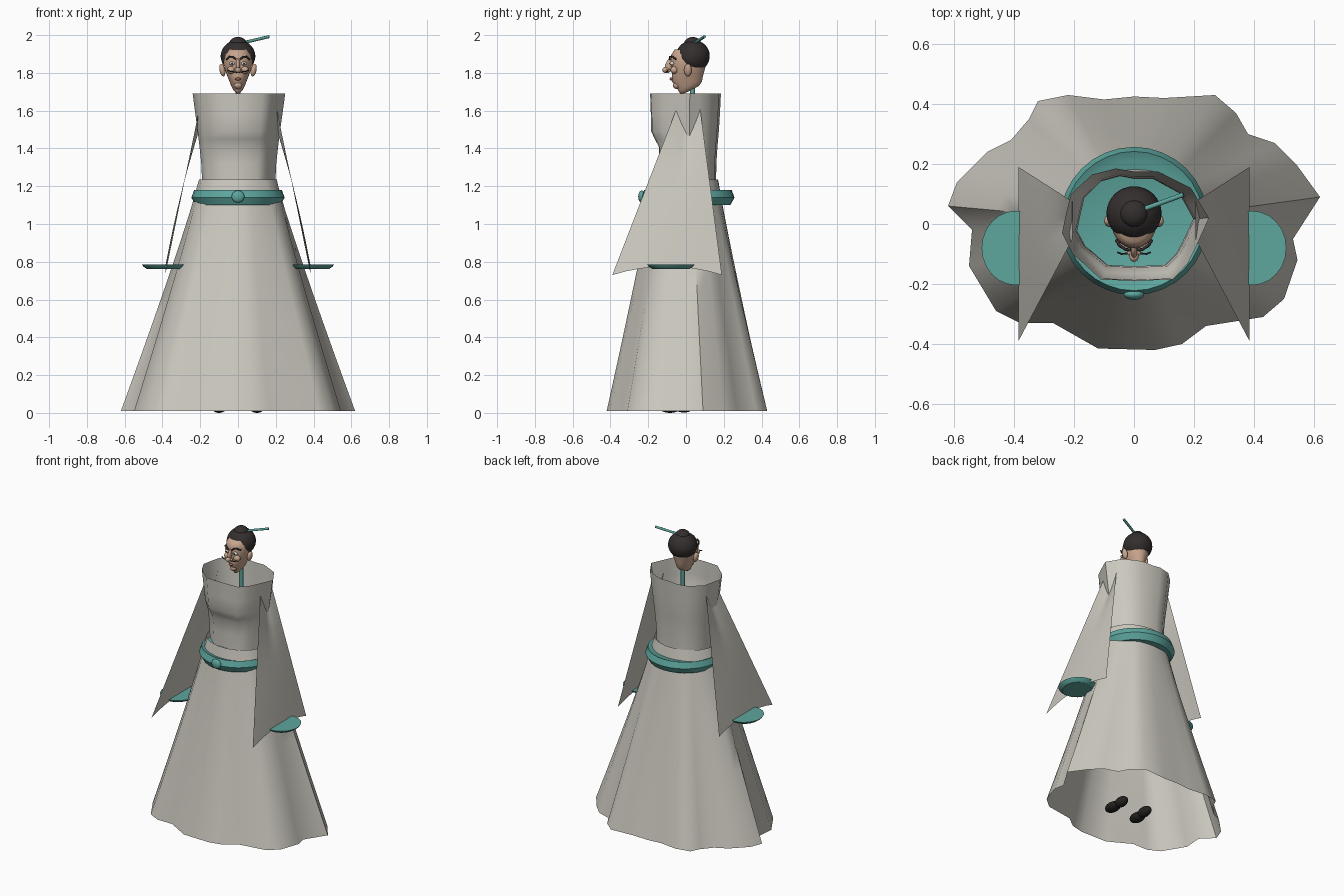
import bpy, bmesh
from math import sin, cos, pi, atan2, hypot, radians
from mathutils import Vector

cube = bpy.data.objects.get("Cube")
if cube:
    bpy.data.objects.remove(cube, do_unlink=True)


def material(name, r, g, b):
    m = bpy.data.materials.new(name)
    m.use_nodes = True
    m.diffuse_color = (r, g, b, 1)
    bsdf = m.node_tree.nodes["Principled BSDF"]
    bsdf.inputs["Base Color"].default_value = (r, g, b, 1)
    bsdf.inputs["Roughness"].default_value = 0.8
    return m


CLOTH = material("pale_cloth", 0.60, 0.58, 0.52)
TEAL = material("teal", 0.11, 0.38, 0.34)
HAIR = material("dark_hair", 0.035, 0.028, 0.028)
SKIN = material("skin", 0.58, 0.38, 0.27)
SHOE = material("black_shoe", 0.016, 0.015, 0.014)
WHITE = material("eye_white", 0.75, 0.73, 0.68)
LIP = material("lip", 0.30, 0.12, 0.09)


def finish(obj, name, mat, angle=50):
    obj.name = name
    obj.data.materials.clear()
    obj.data.materials.append(mat)
    bpy.ops.object.select_all(action="DESELECT")
    obj.select_set(True)
    bpy.context.view_layer.objects.active = obj
    bpy.ops.object.shade_smooth_by_angle(angle=radians(angle))
    return obj


def loft(name, rings, mat, closed=True, caps=False, angle=50):
    """Skin a list of rings that all have the same number of points."""
    bm = bmesh.new()
    rows = [[bm.verts.new(p) for p in ring] for ring in rings]
    n = len(rows[0])
    for low, high in zip(rows, rows[1:]):
        for i in range(n if closed else n - 1):
            j = (i + 1) % n
            bm.faces.new((low[i], low[j], high[j], high[i]))
    if caps:
        bm.faces.new(rows[0][::-1])
        bm.faces.new(rows[-1])
    mesh = bpy.data.meshes.new(name)
    bm.to_mesh(mesh)
    bm.free()
    obj = bpy.data.objects.new(name, mesh)
    bpy.context.collection.objects.link(obj)
    return finish(obj, name, mat, angle)


def ellipse(cx, cy, z, rx, ry, n=32):
    return [(cx + rx * cos(2 * pi * i / n), cy + ry * sin(2 * pi * i / n), z)
            for i in range(n)]


def ball(name, pos, size, mat, rot=(0, 0, 0), seg=24):
    bpy.ops.mesh.primitive_uv_sphere_add(segments=seg, ring_count=seg // 2,
                                         location=pos, rotation=rot)
    obj = bpy.context.object
    obj.scale = size
    return finish(obj, name, mat, 80)


def tube(name, points, radius, mat):
    curve = bpy.data.curves.new(name, "CURVE")
    curve.dimensions = "3D"
    curve.bevel_depth = radius
    curve.bevel_resolution = 2
    curve.use_fill_caps = True
    spline = curve.splines.new("POLY")
    spline.points.add(len(points) - 1)
    for p, co in zip(spline.points, points):
        p.co = (*co, 1)
    obj = bpy.data.objects.new(name, curve)
    bpy.context.collection.objects.link(obj)
    curve.materials.append(mat)
    return obj


# Skirt: irregular wavy hem lofted up to an oval waist
HEM = [(.62, .09), (.54, .2), (.47, .27), (.38, .3), (.34, .37), (.27, .43),
       (.1, .42), (0, .425), (-.1, .415), (-.22, .43), (-.32, .41), (-.35, .35),
       (-.41, .28), (-.49, .24), (-.59, .14), (-.62, .06), (-.54, -.02),
       (-.55, -.14), (-.46, -.29), (-.38, -.33), (-.27, -.33), (-.12, -.415),
       (.07, -.42), (.16, -.4), (.24, -.34), (.43, -.31), (.5, -.25),
       (.545, -.12), (.53, -.05)]
skirt = []
for k in range(9):
    t = k / 8
    w = (1 - t) ** 1.08
    ring = []
    for x, y in HEM:
        a = atan2(y / .42, x / .57)
        ring.append((x * w + .207 * cos(a) * (1 - w),
                     y * w + .17 * sin(a) * (1 - w), .01 + 1.225 * t))
    skirt.append(ring)
loft("skirt", skirt, CLOTH)

# Bodice: open wavy tube, its chest overhanging the waist at the front
COLLAR = [(.25, .02), (.22, .07), (.19, .12), (.08, .175), (0, .175), (-.06, .185),
          (-.14, .165), (-.21, .1), (-.225, .04), (-.24, -.03), (-.205, -.1),
          (-.17, -.13), (-.11, -.185), (0, -.19), (.13, -.185), (.18, -.13), (.205, -.08)]
bodice = []
for z, sx, front, back in [(1.22, .79, .74, .86), (1.32, .81, .74, .87),
                           (1.41, .85, .76, .9), (1.45, .87, .87, .92),
                           (1.49, .89, .97, .94), (1.58, .94, .98, .97), (1.69, 1, 1, 1)]:
    bodice.append([(x * sx, y * (front if y < 0 else back), z) for x, y in COLLAR])
loft("bodice", bodice, CLOTH)

# Belt with its round clasp
loft("belt", [ellipse(0, .01, z, r, r) for z, r in
              [(1.10, .225), (1.14, .247), (1.18, .232), (1.165, .2)]],
     TEAL, caps=True, angle=30)
ball("belt_clasp", (0, -.235, 1.145), (.034, .018, .032), TEAL)

# Sleeves and the cuff discs at their lower ends
for side, s in (("left", 1), ("right", -1)):
    rows = []
    for k in range(9):
        t = k / 8
        row = []
        for i in range(9):
            u = i / 8
            v = abs(2 * u - 1)
            top = 1.5 + .11 * v
            bottom = .775 - .045 * v ** 2
            y = (-.05 - .34 * t) * (1 - u) + (.075 + .115 * t) * u
            x = .205 + .18 * t + .012 * sin(pi * t) * (1 - v)
            row.append((s * x, y, top + (bottom - top) * t))
        rows.append(row)
    loft(side + "_sleeve", rows, CLOTH, closed=False)
    loft(side + "_cuff", [ellipse(s * .393, -.08, z, r, r * 1.08, 24)
                          for z, r in [(.762, .09), (.775, .108), (.785, .115)]],
         TEAL, caps=True, angle=30)

    # Shoe
    ball(side + "_shoe", (s * .1, -.085, .03), (.04, .06, .03), SHOE)
    ball(side + "_heel", (s * .095, -.01, .035), (.032, .055, .033), SHOE)

# Neck post
loft("neck_post", [ellipse(0, .035, z, .013, .013, 12) for z in (1.15, 1.76)],
     TEAL, caps=True)

# Face: stacked ovals from the pointed chin to the brow
loft("face", [ellipse(0, cy, z, rx, ry, 28) for z, rx, cy, ry in
              [(1.692, .008, -.02, .012), (1.705, .022, -.01, .03),
               (1.73, .036, .008, .06), (1.755, .045, .005, .08),
               (1.785, .057, .008, .082), (1.82, .07, .012, .088),
               (1.86, .077, .014, .096), (1.895, .073, .012, .09),
               (1.925, .055, .01, .07)]], SKIN, caps=True, angle=70)
ball("nose_bridge", (0, -.09, 1.84), (.011, .02, .038), SKIN, (-.35, 0, 0))
ball("nose_tip", (0, -.107, 1.815), (.016, .019, .015), SKIN)
ball("mouth", (0, -.078, 1.768), (.015, .009, .008), LIP)
ball("chin", (0, -.048, 1.735), (.022, .022, .02), SKIN)

for side, s in (("left", 1), ("right", -1)):
    ball(side + "_ear", (s * .083, .01, 1.815), (.015, .02, .034), SKIN, (0, s * .2, 0))
    ball(side + "_cheek", (s * .036, -.062, 1.815), (.022, .02, .02), SKIN)
    ball(side + "_nostril", (s * .013, -.094, 1.811), (.01, .012, .009), SKIN)
    ball(side + "_eye", (s * .031, -.073, 1.85), (.015, .012, .01), WHITE)
    ball(side + "_pupil", (s * .031, -.083, 1.85), (.006, .004, .006), HAIR, seg=12)
    tube(side + "_eyebrow", [(s * .012, -.087, 1.872), (s * .028, -.085, 1.886),
                             (s * .046, -.072, 1.886), (s * .06, -.054, 1.872)], .005, HAIR)
    tube(side + "_whisker", [(0, -.096, 1.802), (s * .022, -.098, 1.806),
                             (s * .042, -.1, 1.808), (s * .055, -.094, 1.814)], .003, HAIR)

# Hair, topknot and hairpin
ball("hair", (0, .036, 1.888), (.092, .09, .086), HAIR, (.25, 0, 0), 32)
ball("topknot", (0, .035, 1.955), (.046, .045, .035), HAIR)
tube("hairpin", [(.02, .045, 1.958), (.165, .098, 1.992)], .008, TEAL)
